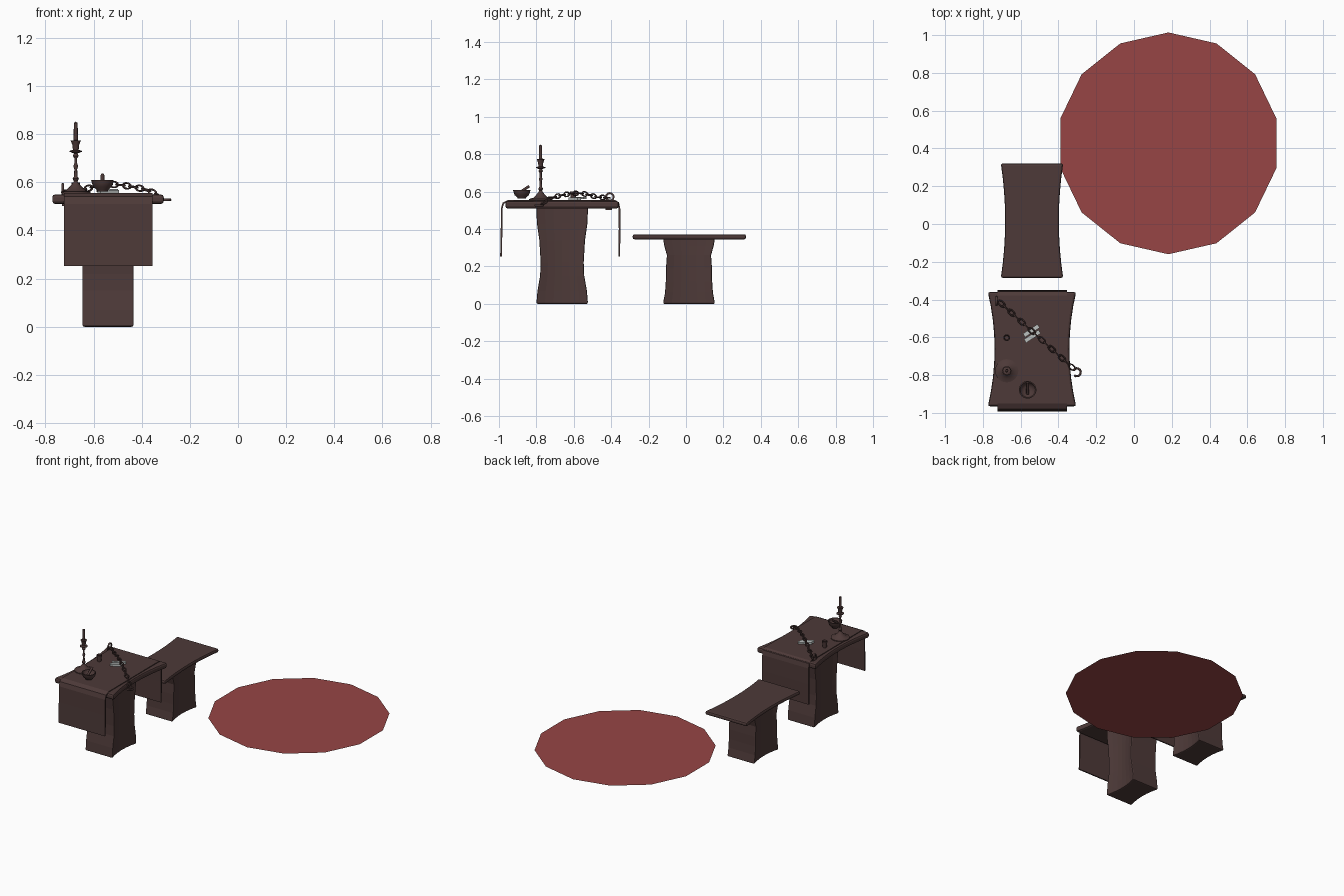
import bpy, bmesh, math
from mathutils import Vector, Matrix

if "Cube" in bpy.data.objects:
    bpy.data.objects.remove(bpy.data.objects["Cube"])


def material(name, col):
    m = bpy.data.materials.new(name)
    m.diffuse_color = (*col, 1)
    m.use_nodes = True
    m.node_tree.nodes["Principled BSDF"].inputs["Base Color"].default_value = m.diffuse_color
    return m


DARK = material("dark_wood", (0.075, 0.042, 0.040))
RED = material("red_rug", (0.31, 0.06, 0.06))
PALE = material("pale_paper", (0.5, 0.53, 0.52))


def finish(bm, name, mat, smooth=False):
    bmesh.ops.recalc_face_normals(bm, faces=bm.faces)
    me = bpy.data.meshes.new(name)
    bm.to_mesh(me)
    bm.free()
    ob = bpy.data.objects.new(name, me)
    bpy.context.collection.objects.link(ob)
    me.materials.append(mat)
    if smooth:
        bpy.ops.object.select_all(action='DESELECT')
        ob.select_set(True)
        bpy.context.view_layer.objects.active = ob
        bpy.ops.object.shade_smooth_by_angle(angle=math.radians(40))
    return ob


def bevel(ob, width, segments=2):
    b = ob.modifiers.new("bevel", 'BEVEL')
    b.width, b.segments = width, segments
    b.limit_method, b.angle_limit = 'ANGLE', math.radians(50)


def hourglass(name, cx, cy, hx, waist, levels, width, n=6):
    """Loft of a plan with concave x sides; levels are (z, half depth in y)."""
    bm = bmesh.new()
    ts = [-1 + 2 * i / n for i in range(n + 1)]
    plan = [(waist + (hx - waist) * t * t, t) for t in ts]
    plan += [(-x, t) for x, t in reversed(plan)]
    rings = [[bm.verts.new((cx + x, cy + t * hy, z)) for x, t in plan] for z, hy in levels]
    for a, b in zip(rings, rings[1:]):
        for i in range(len(plan)):
            j = (i + 1) % len(plan)
            bm.faces.new((a[i], a[j], b[j], b[i]))
    bm.faces.new(rings[0])
    bm.faces.new(rings[-1])
    ob = finish(bm, name, DARK)
    bevel(ob, width)
    return ob


def lathe(name, loc, profile, steps=16):
    bm = bmesh.new()
    vs = [bm.verts.new((r, 0, z)) for r, z in profile]
    es = [bm.edges.new(p) for p in zip(vs, vs[1:])]
    bmesh.ops.spin(bm, geom=vs + es, axis=(0, 0, 1), cent=(0, 0, 0),
                   angle=math.tau, steps=steps, use_duplicate=False)
    bmesh.ops.remove_doubles(bm, verts=bm.verts, dist=1e-5)
    bmesh.ops.translate(bm, vec=loc, verts=bm.verts)
    return finish(bm, name, DARK, True)


def tube(name, pts, radius, cyclic=False):
    cu = bpy.data.curves.new(name, 'CURVE')
    cu.dimensions = '3D'
    cu.bevel_depth, cu.bevel_resolution, cu.use_fill_caps = radius, 1, True
    sp = cu.splines.new('POLY')
    sp.points.add(len(pts) - 1)
    for p, co in zip(sp.points, pts):
        p.co = (*co, 1)
    sp.use_cyclic_u = cyclic
    cu.materials.append(DARK)
    ob = bpy.data.objects.new(name, cu)
    bpy.context.collection.objects.link(ob)
    return ob


def box(name, loc, size, rot, mat):
    bm = bmesh.new()
    m = Matrix.LocRotScale(Vector(loc), rot, Vector(size))
    bmesh.ops.create_cube(bm, size=1, matrix=m)
    return finish(bm, name, mat)


# rug: flat fourteen-sided disc
bm = bmesh.new()
bmesh.ops.create_circle(bm, cap_ends=True, segments=14, radius=0.587,
                        matrix=Matrix.Translation((0.182, 0.427, 0)) @ Matrix.Rotation(math.pi / 2, 4, 'Z')
                        @ Matrix.Rotation(-math.pi / 2, 4, 'Z'))
finish(bm, "rug", RED)

# table and bench: wavy pedestals with concave slabs
hourglass("table_pedestal", -0.54, -0.662, 0.108, 0.088,
          [(0, .138), (.07, .132), (.15, .118), (.22, .115), (.34, .122), (.43, .135), (.515, .138)], 0.008)
hourglass("table_top", -0.54, -0.6625, 0.234, 0.198, [(.51, .303), (.55, .303)], 0.012, 8)
hourglass("bench_pedestal", -0.54, 0.016, 0.108, 0.088,
          [(0, .139), (.06, .128), (.12, .124), (.19, .123), (.26, .118), (.31, .132), (.35, .139)], 0.008)
hourglass("bench_top", -0.54, 0.018, 0.165, 0.142, [(.345, .303), (.372, .303)], 0.01, 8)

# cloth runner draped over the table
bm = bmesh.new()
path = [(-.989, .252), (-.986, .40), (-.985, .51), (-.977, .538), (-.95, .551), (-.66, .551),
        (-.38, .551), (-.362, .54), (-.356, .51), (-.355, .40), (-.357, .252)]
rows = [[bm.verts.new((x, y, z)) for x in (-.722, -.356)] for y, z in path]
for a, b in zip(rows, rows[1:]):
    bm.faces.new((a[0], a[1], b[1], b[0]))
cloth = finish(bm, "table_runner", DARK)
s = cloth.modifiers.new("thickness", 'SOLIDIFY')
s.thickness, s.offset = 0.009, 0

# candlestick with candle
lathe("candlestick", (-.674, -.777, .555),
      [(0, 0), (.062, 0), (.062, .006), (.04, .012), (.022, .03), (.012, .042), (.008, .05), (.013, .06),
       (.007, .07), (.006, .10), (.010, .112), (.006, .124), (.006, .145), (.012, .155), (.007, .165),
       (.025, .172), (.025, .176), (.012, .180), (.014, .20), (.021, .218), (.009, .22), (0, .22)])
lathe("candle", (-.674, -.777, .77), [(0, 0), (.009, 0), (.008, .077), (.002, .08), (0, .082)], 10)

# mortar and pestle
lathe("mortar", (-.563, -.878, .555),
      [(0, .008), (.022, .008), (.024, .014), (.038, .026), (.044, .042), (.047, .055), (.041, .055),
       (.036, .036), (.02, .024), (0, .022)])
tube("pestle", [(-.563, -.90, .588), (-.563, -.868, .61), (-.563, -.838, .63)], 0.008)

# small cup
lathe("cup", (-.674, -.602, .555),
      [(0, 0), (.013, 0), (.015, .02), (.018, .045), (.014, .045), (.011, .012), (0, .010)], 12)

# chain: alternating links following a humped path over the table edge
knots = [(0, .566), (.2, .572), (.35, .588), (.5, .592), (.65, .585), (.8, .573), (.92, .556), (1, .53)]


def chain_point(t):
    for (a, za), (b, zb) in zip(knots, knots[1:]):
        if t <= b + 1e-6:
            return Vector((-.715 + .40 * t, -.41 - .36 * t, za + (zb - za) * (t - a) / (b - a)))


COUNT = 15
for i in range(COUNT):
    a, b = chain_point(i / COUNT), chain_point((i + 1) / COUNT)
    d = (b - a).normalized()
    side = d.cross(Vector((0, 0, 1))).normalized()
    if i % 2:
        side = side.cross(d)
    half = (b - a).length / 2 + .005
    tube("chain_link", [(a + b) / 2 + d * half * math.cos(k * math.tau / 10)
                        + side * .012 * math.sin(k * math.tau / 10) for k in range(10)], .004, True)

# open hook at the near end, standing ring and peg at the far corner
tube("chain_hook", [(-.303 + .021 * math.cos(k), -.785 + .021 * math.sin(k), .527)
                    for k in [math.radians(150 - 28 * j) for j in range(11)]], .006)
tube("chain_ring", [(-.728, -.407 + .02 * math.cos(k * math.tau / 12), .572 + .02 * math.sin(k * math.tau / 12))
                    for k in range(12)], .006, True)
box("ring_peg", (-.725, -.412, .53), (.014, .035, .055), Matrix.Identity(3).to_quaternion(), DARK)

# pale paper slips beneath the chain
rot = Matrix.Rotation(math.radians(33), 3, 'Z').to_quaternion()
for off, shift, z in ((.014, .006, .566), (-.014, -.006, .562)):
    p = Vector((-.541, -.58, z)) + rot @ Vector((shift, off, 0))
    box("paper_slip", p, (.092, .022, .012), rot, PALE)
